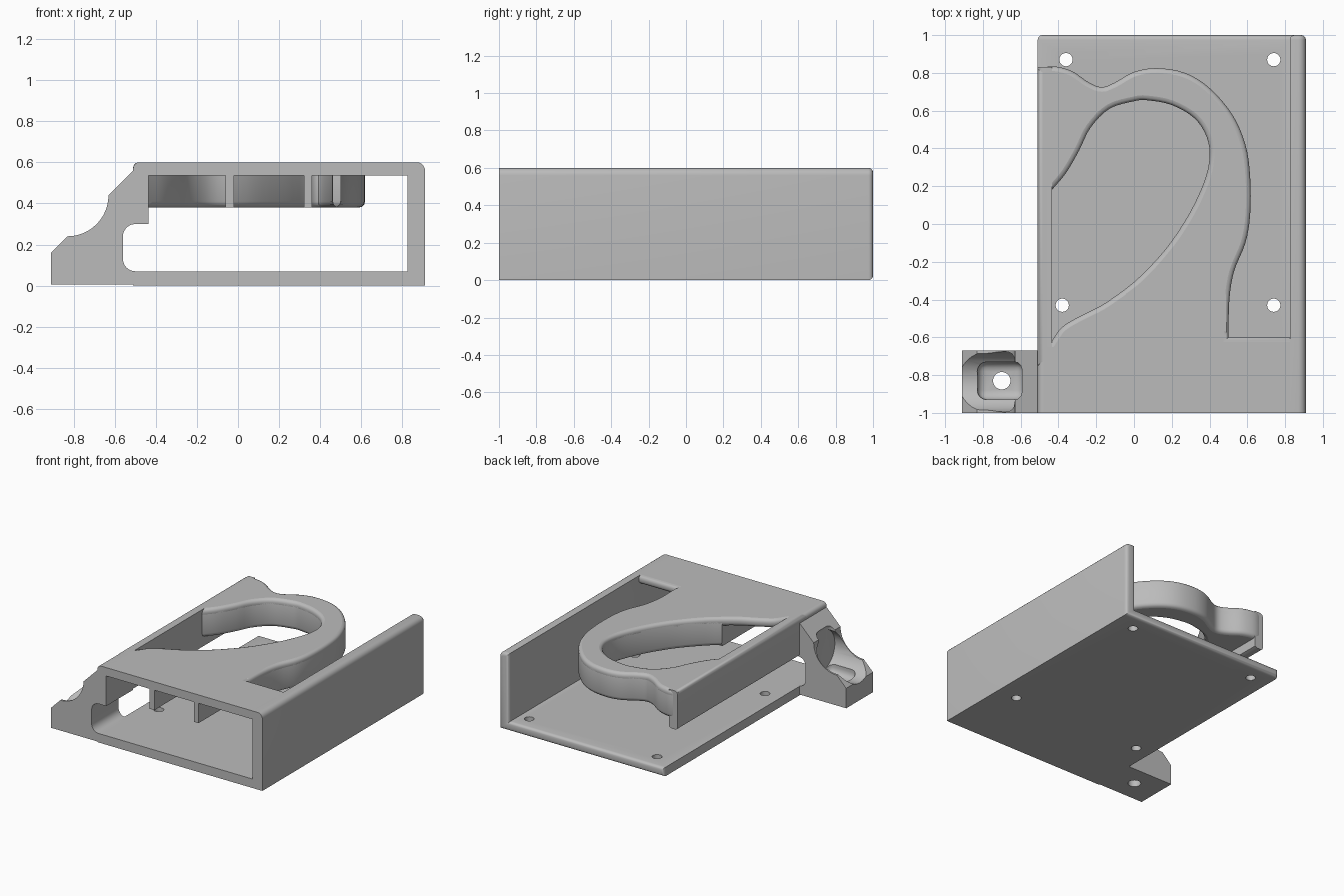
import bpy, bmesh
from math import sin, cos, pi, radians
from mathutils import Vector

cube = bpy.data.objects.get("Cube")
if cube:
    bpy.data.objects.remove(cube, do_unlink=True)

grey = bpy.data.materials.new("plain grey")
grey.use_nodes = True
colour = (0.5, 0.5, 0.5, 1)
grey.diffuse_color = colour
grey.node_tree.nodes["Principled BSDF"].inputs["Base Color"].default_value = colour


def activate(ob):
    bpy.ops.object.select_all(action='DESELECT')
    ob.select_set(True)
    bpy.context.view_layer.objects.active = ob


def finish(ob):
    ob.data.materials.clear()
    ob.data.materials.append(grey)
    activate(ob)
    bpy.ops.object.shade_smooth_by_angle(angle=radians(35))
    return ob


def extrude_y(name, profile, y0, y1):
    """Solid from an x-z profile running along y."""
    bm = bmesh.new()
    face = bm.faces.new([bm.verts.new((x, y0, z)) for x, z in profile])
    out = bmesh.ops.extrude_face_region(bm, geom=[face])
    moved = [v for v in out["geom"] if isinstance(v, bmesh.types.BMVert)]
    bmesh.ops.translate(bm, verts=moved, vec=(0, y1 - y0, 0))
    bmesh.ops.recalc_face_normals(bm, faces=bm.faces)
    me = bpy.data.meshes.new(name)
    bm.to_mesh(me)
    bm.free()
    ob = bpy.data.objects.new(name, me)
    bpy.context.collection.objects.link(ob)
    return ob


def box(name, x0, x1, y0, y1, z0, z1):
    return extrude_y(name, [(x0, z0), (x1, z0), (x1, z1), (x0, z1)], y0, y1)


def arc(cx, cz, r, a0, a1, n=8):
    angles = [radians(a0 + (a1 - a0) * i / n) for i in range(n + 1)]
    return [(cx + r * cos(a), cz + r * sin(a)) for a in angles]


def smooth(pts, n=4):
    """Flowing line through the given points."""
    p = [Vector(q) for q in pts]
    p = [2 * p[0] - p[1]] + p + [2 * p[-1] - p[-2]]
    out = []
    for a, b, c, d in zip(p, p[1:], p[2:], p[3:]):
        for i in range(n):
            t = i / n
            v = 2 * b + (c - a) * t + (2 * a - 5 * b + 4 * c - d) * t**2
            out.append((v + (3 * b - a - 3 * c + d) * t**3) / 2)
    return [tuple(v) for v in out] + [tuple(pts[-1])]


def rounded_slab(name, outlines, z0, z1, r):
    """Flat slab with rounded rims; later outlines are openings."""
    cu = bpy.data.curves.new(name, 'CURVE')
    cu.dimensions = '2D'
    cu.fill_mode = 'BOTH'
    cu.bevel_depth, cu.bevel_resolution = r, 2
    cu.offset = -r
    cu.extrude = (z1 - z0) / 2 - r
    for pts in outlines:
        s = cu.splines.new('POLY')
        s.points.add(len(pts) - 1)
        for p, (x, y) in zip(s.points, pts):
            p.co = (x, y, 0, 1)
        s.use_cyclic_u = True
    ob = bpy.data.objects.new(name, cu)
    bpy.context.collection.objects.link(ob)
    ob.location.z = (z0 + z1) / 2
    activate(ob)
    bpy.ops.object.convert(target='MESH')
    return finish(bpy.context.view_layer.objects.active)


def cut(ob, cutter):
    m = ob.modifiers.new("cut", 'BOOLEAN')
    m.operation, m.solver, m.object = 'DIFFERENCE', 'EXACT', cutter
    activate(ob)
    bpy.ops.object.modifier_apply(modifier=m.name)
    bpy.data.objects.remove(cutter, do_unlink=True)


def cylinder(r, loc, depth, rot=(0, 0, 0)):
    bpy.ops.mesh.primitive_cylinder_add(vertices=32, radius=r, depth=depth,
                                        location=loc, rotation=rot)
    return bpy.context.object


def round_edges(ob, test, r):
    """Round the edges whose two ends pass the test."""
    bm = bmesh.new()
    bm.from_mesh(ob.data)
    edges = [e for e in bm.edges if all(test(v.co) for v in e.verts)]
    bmesh.ops.bevel(bm, geom=edges, offset=r, segments=4, profile=0.5, affect='EDGES')
    bm.to_mesh(ob.data)
    bm.free()


# Base plate and side wall, one L section with a rounded rear end
section = [(-0.51, 0), (0.91, 0)] + arc(0.87, 0.56, 0.04, 0, 90, 5)
section += [(0.825, 0.6), (0.825, 0.07), (-0.51, 0.07)]
base = extrude_y("base_and_wall", section, -1, 1)
round_edges(base, lambda c: c.y > 0.99, 0.025)
for x, y in [(-0.36, 0.87), (0.74, 0.87), (-0.38, -0.43), (0.74, -0.43)]:
    cut(base, cylinder(0.035, (x, y, 0), 0.4))
finish(base)

# Outer and inner lines of the loop
outer = smooth([(-0.51, 0.82), (-0.43, 0.835), (-0.33, 0.81), (-0.24, 0.75),
                (-0.17, 0.725), (-0.1, 0.75), (0, 0.805), (0.12, 0.825),
                (0.27, 0.8), (0.4, 0.72), (0.52, 0.58), (0.59, 0.42),
                (0.615, 0.25), (0.615, 0.05), (0.59, -0.1), (0.53, -0.25),
                (0.505, -0.4), (0.5, -0.6)])
inner_ring = smooth([(-0.435, 0.18), (-0.36, 0.27), (-0.29, 0.39), (-0.23, 0.51),
                     (-0.13, 0.61), (0, 0.65), (0.07, 0.655), (0.2, 0.63),
                     (0.32, 0.56), (0.385, 0.46), (0.4, 0.35), (0.37, 0.22),
                     (0.29, 0.05), (0.17, -0.13), (0.03, -0.28), (-0.06, -0.355)])
inner_tail = smooth([(-0.06, -0.355), (-0.17, -0.43), (-0.28, -0.485),
                     (-0.38, -0.545), (-0.435, -0.62)])

# Top plate with its opening, and the square front part
plate = outer + [(0.87, -0.6), (0.87, -0.75), (-0.51, -0.75)]
rounded_slab("top_plate", [plate, inner_ring + inner_tail[1:]], 0.535, 0.6, 0.025)
finish(box("front_top_plate", -0.48, 0.87, -1, -0.65, 0.535, 0.6))

# Deep loop under the plate
back_line = smooth([(0.46, -0.6), (0.45, -0.25), (0.41, 0), (0.36, 0.03),
                    (0.23, -0.14), (0.08, -0.31), (-0.06, -0.42)])
rounded_slab("deep_loop", [outer + back_line + inner_ring[::-1] + [(-0.51, 0.18)]],
             0.38, 0.6, 0.03)

# Stiffening ribs under the front
finish(box("left_rib", 0.32, 0.36, -1, 0.04, 0.38, 0.54))
finish(box("right_rib", -0.06, -0.02, -1, -0.36, 0.38, 0.54))

# Side rail
rail = [(-0.435, 0.31), (-0.435, 0.6)] + arc(-0.48, 0.57, 0.03, 90, 180, 5)
rail += arc(-0.485, 0.325, 0.025, 180, 270, 4) + [(-0.46, 0.3)]
finish(extrude_y("side_rail", rail, -1, 0.83))

# Mounting foot with scooped slope and screw seat
foot = [(-0.91, 0.005), (-0.91, 0.16)] + arc(-0.83, 0.44, 0.2, -90, 0, 12)
foot += [(-0.51, 0.56)] + arc(-0.48, 0.57, 0.03, 180, 90, 5)
foot += [(-0.435, 0.6), (-0.435, 0.3)] + arc(-0.5, 0.24, 0.06, 90, 180, 6)
foot += arc(-0.5, 0.13, 0.06, 180, 270, 6) + [(-0.45, 0.07), (-0.45, 0.005)]
mount = extrude_y("mounting_foot", foot, -1, -0.67)
cut(mount, cylinder(0.16, (-0.835, -0.835, 0.3), 0.5, (0, pi / 2, 0)))
seat = box("seat_cutter", -0.83, -0.583, -0.93, -0.73, 0.1, 0.5)
round_edges(seat, lambda c: True, 0.05)
cut(mount, seat)
cut(mount, cylinder(0.046, (-0.7, -0.83, 0), 0.6))
finish(mount)
